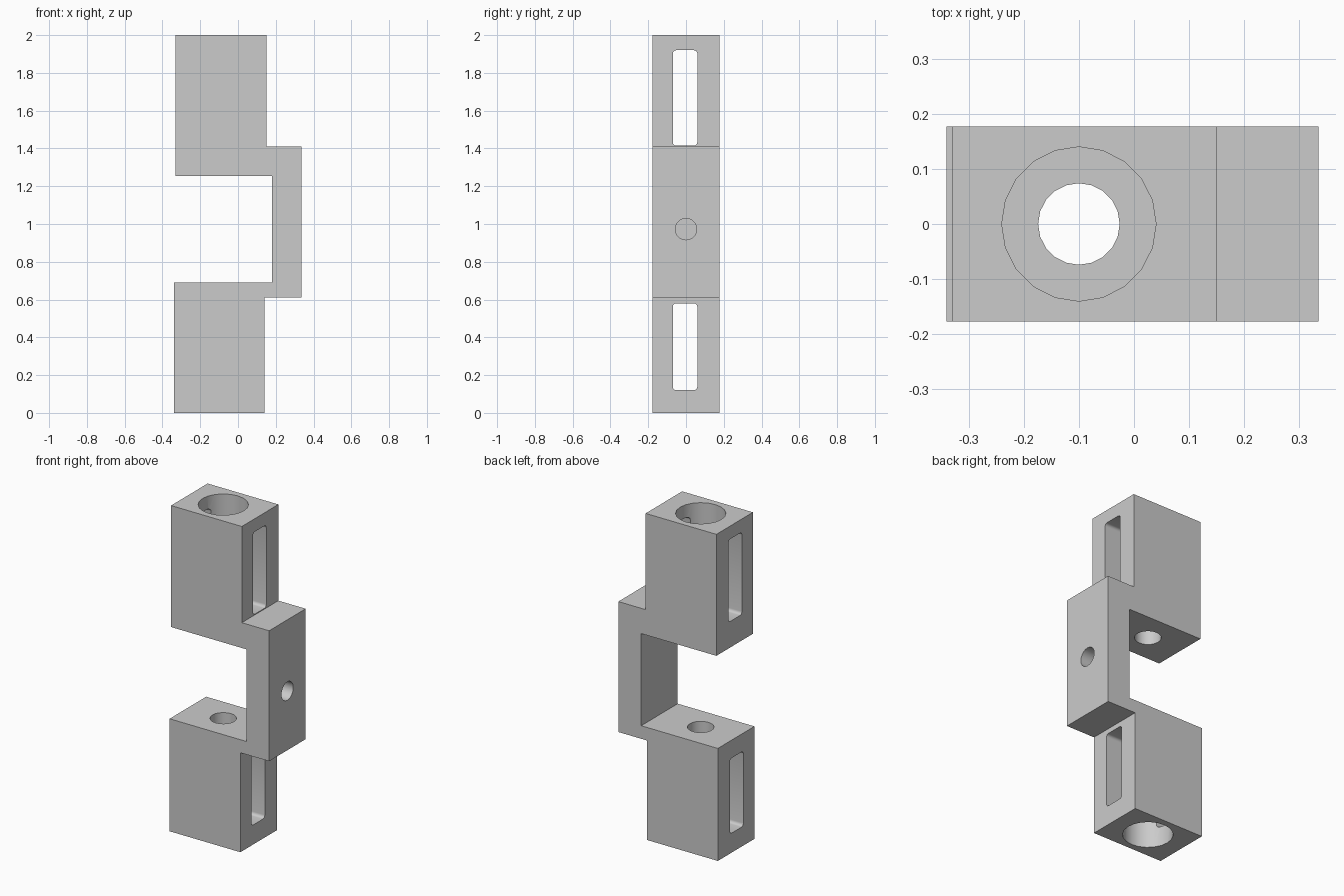
import bpy
import bmesh
from math import pi
from mathutils import Matrix, Vector

cube = bpy.data.objects.get("Cube")
if cube:
    bpy.data.objects.remove(cube, do_unlink=True)

grey = bpy.data.materials.new("light_grey")
grey.use_nodes = True
grey.diffuse_color = (0.6, 0.6, 0.6, 1)
grey.node_tree.nodes["Principled BSDF"].inputs["Base Color"].default_value = (0.6, 0.6, 0.6, 1)

HALF_DEPTH = 0.177
BORE_X = -0.1


def add_object(name, bm):
    bmesh.ops.recalc_face_normals(bm, faces=bm.faces)
    mesh = bpy.data.meshes.new(name)
    bm.to_mesh(mesh)
    bm.free()
    mesh.materials.append(grey)
    obj = bpy.data.objects.new(name, mesh)
    bpy.context.collection.objects.link(obj)
    return obj


def extruded_profile(name, outline):
    bm = bmesh.new()
    face = bm.faces.new([bm.verts.new((x, -HALF_DEPTH, z)) for x, z in outline])
    side = bmesh.ops.extrude_face_region(bm, geom=[face])["geom"]
    moved = [v for v in side if isinstance(v, bmesh.types.BMVert)]
    bmesh.ops.translate(bm, verts=moved, vec=(0, 2 * HALF_DEPTH, 0))
    return add_object(name, bm)


def cylinder(name, start, end, radius):
    start, end = Vector(start), Vector(end)
    axis = end - start
    bm = bmesh.new()
    turn = axis.to_track_quat("Z", "Y").to_matrix().to_4x4()
    bmesh.ops.create_cone(bm, cap_ends=True, segments=20, radius1=radius, radius2=radius,
                          depth=axis.length, matrix=Matrix.Translation((start + end) / 2) @ turn)
    return add_object(name, bm)


def slot(name, x_range, z_range):
    # Box with rounded corners, running along x
    (x0, x1), (z0, z1) = x_range, z_range
    bm = bmesh.new()
    place = Matrix.Translation(((x0 + x1) / 2, -0.005, (z0 + z1) / 2))
    bmesh.ops.create_cube(bm, size=1, matrix=place @ Matrix.Diagonal((x1 - x0, 0.13, z1 - z0, 1)))
    edges = [e for e in bm.edges if abs(e.verts[0].co.x - e.verts[1].co.x) > 0.1]
    bmesh.ops.bevel(bm, geom=edges, offset=0.018, segments=4, profile=0.5, affect="EDGES")
    return add_object(name, bm)


# Two blocks joined by an offset web
bracket = extruded_profile("bracket_body", [
    (-0.34, 0), (0.14, 0), (0.14, 0.61), (0.335, 0.61), (0.335, 1.41), (0.15, 1.41),
    (0.15, 2), (-0.33, 2), (-0.33, 1.255), (0.18, 1.255), (0.18, 0.69), (-0.34, 0.69)])

# Wide sockets, narrow through holes, cross slots and a blind side hole
cutters = [
    cylinder("upper_socket", (BORE_X, 0, 1.4), (BORE_X, 0, 2.1), 0.14),
    cylinder("lower_socket", (BORE_X, 0, -0.1), (BORE_X, 0, 0.595), 0.14),
    cylinder("upper_hole", (BORE_X, 0, 1.1), (BORE_X, 0, 1.6), 0.074),
    cylinder("lower_hole", (BORE_X, 0, 0.4), (BORE_X, 0, 0.85), 0.074),
    cylinder("side_hole", (0.22, 0, 0.973), (0.45, 0, 0.973), 0.057),
    slot("upper_slot", (-0.5, 0.5), (1.415, 1.92)),
    slot("lower_slot", (-0.5, 0.5), (0.12, 0.58)),
]

bpy.ops.object.select_all(action="DESELECT")
bracket.select_set(True)
bpy.context.view_layer.objects.active = bracket
for cutter in cutters:
    cutter.hide_render = True
    cut = bracket.modifiers.new(cutter.name, "BOOLEAN")
    cut.operation = "DIFFERENCE"
    cut.solver = "EXACT"
    cut.object = cutter
    bpy.ops.object.modifier_apply(modifier=cut.name)
    bpy.data.objects.remove(cutter, do_unlink=True)

bpy.ops.object.shade_smooth_by_angle(angle=pi / 6)
